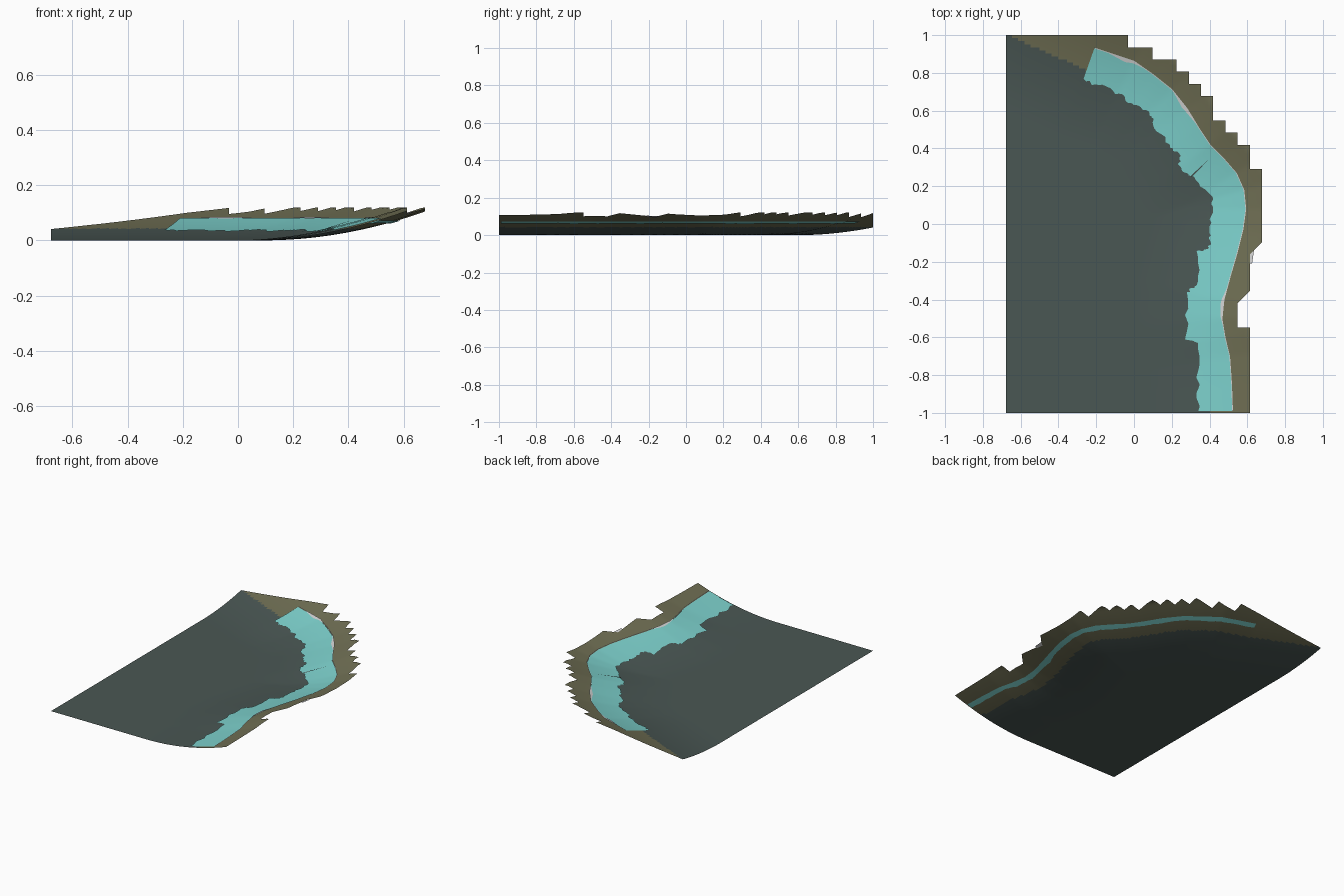
import bpy
import random
from mathutils import Vector

random.seed(4)
cube = bpy.data.objects.get("Cube")
if cube:
    bpy.data.objects.remove(cube)


def material(name, rgb):
    mat = bpy.data.materials.new(name)
    mat.use_nodes = True
    mat.diffuse_color = (*rgb, 1)
    mat.node_tree.nodes["Principled BSDF"].inputs["Base Color"].default_value = (*rgb, 1)
    return mat


seabed = material("dark seabed", (0.068, 0.095, 0.088))
sand = material("olive sand", (0.16, 0.158, 0.088))
water = material("turquoise water", (0.205, 0.64, 0.61))
foam = material("pale foam", (0.65, 0.65, 0.65))

# Outer shoreline of the shallow water, and its matching inner edge
OUTER = [(-.21, .93), (-.12, .9), (0, .86), (.1, .79), (.2, .71), (.28, .61), (.34, .51),
         (.4, .42), (.47, .35), (.54, .27), (.58, .18), (.59, .08), (.575, -.03),
         (.545, -.15), (.51, -.27), (.475, -.4), (.465, -.5), (.48, -.6),
         (.505, -.7), (.515, -.85), (.52, -.99)]
INNER = [(-.27, .76), (-.17, .73), (-.08, .69), (0, .63), (.09, .58), (.1, .53), (.19, .42),
         (.24, .36), (.24, .3), (.31, .25), (.41, .15), (.41, .08), (.41, -.03),
         (.4, -.12), (.34, -.15), (.34, -.33), (.28, -.36), (.28, -.61),
         (.34, -.63), (.34, -.85), (.34, -.99)]
OUTER = [Vector(p) for p in OUTER]
INNER = [Vector(p) for p in INNER]
COAST = [Vector((-.85, 1.23)), Vector((-.52, 1.07))] + OUTER + [Vector((.53, -1.4))]


def shore_distance(p):
    """Signed distance to the coast line, positive on the land side."""
    best, sign = 9.0, 1
    for a, b in zip(COAST, COAST[1:]):
        ab = b - a
        t = min(1, max(0, (p - a).dot(ab) / ab.length_squared))
        dist = (p - a - ab * t).length
        if dist < best:
            best = dist
            sign = 1 if ab.x * (p.y - a.y) - ab.y * (p.x - a.x) > 0 else -1
    return best * sign


def height(p):
    rise = max(0, shore_distance(p) + 0.5)
    return min(0.12, 0.304 * rise * rise)


def make_mesh(name, verts, faces, mats, indices=None):
    mesh = bpy.data.meshes.new(name)
    mesh.from_pydata(verts, [], faces)
    for mat in mats:
        mesh.materials.append(mat)
    for i, poly in enumerate(mesh.polygons):
        poly.use_smooth = True
        if indices:
            poly.material_index = indices[i]
    obj = bpy.data.objects.new(name, mesh)
    bpy.context.collection.objects.link(obj)
    return obj


# Terrain sheet: square cells with a stepped edge on the land side
CELL, SUB = 2 / 31, 4
LEFT = -10.5 * CELL
ROWS = ([20] * 7 + [19] * 3 + [20] * 4 + [21] * 6 + [20] * 2
        + [19, 18, 17, 17, 16, 15, 14, 12, 10])
SLANTED = (9, 13)
verts, faces, indices, lookup = [], [], [], {}


def grid_vertex(i, j):
    if (i, j) not in lookup:
        p = Vector((LEFT + i * CELL / SUB, -1 + j * CELL / SUB))
        lookup[i, j] = len(verts)
        verts.append((p.x, p.y, height(p)))
    return lookup[i, j]


for j in range(len(ROWS) * SUB):
    row, v = divmod(j, SUB)
    full = ROWS[row] * SUB
    extra = v + 1 if row in SLANTED else 0
    for i in range(full + extra):
        corners = [(i, j), (i + 1, j), (i + 1, j + 1), (i, j + 1)]
        if extra and i == full + v:
            corners.pop(1)
        face = [grid_vertex(*c) for c in corners]
        faces.append(face)
        middle = sum(verts[k][2] for k in face) / len(face)
        indices.append(1 if middle > 0.043 else 0)
make_mesh("terrain", verts, faces, [seabed, sand], indices)


def ribbon(name, mat, edge_a, edge_b, lift, cross=8):
    """Strip between two edges that follows the terrain."""
    points, quads = [], []
    for a, b in zip(edge_a, edge_b):
        for k in range(cross + 1):
            p = a.lerp(b, k / cross)
            points.append((p.x, p.y, height(p) + lift))
    step = cross + 1
    for r in range(len(edge_a) - 1):
        for k in range(cross):
            s = r * step + k
            quads.append((s, s + 1, s + step + 1, s + step))
    return make_mesh(name, points, quads, [mat])


def resample(line, parts=6):
    out = []
    for a, b in zip(line, line[1:]):
        out += [a.lerp(b, k / parts) for k in range(parts)]
    return out + [line[-1]]


# Shallow water with a ragged inner edge
shore = resample(OUTER)
ragged = [p + (p - q).normalized() * random.choice((-.008, 0, .01))
          for p, q in zip(resample(INNER), shore)]
ribbon("shallow_water", water, shore, ragged, 0.005)

# Water showing through on the underside along the shoreline
under = [a.lerp(b, 0.2) for a, b in zip(shore, ragged)]
ribbon("shallow_water_underside", water, under, shore, -0.004, 2)

# Foam line, wider in a few patches
PATCHES = [Vector((-.04, .875)), Vector((.27, .62)), Vector((.465, -.44))]
foam_in, foam_out = [], []
for a, b in zip(shore, ragged):
    away = (a - b).normalized()
    near = min((a - c).length for c in PATCHES)
    wide = max(0, 1 - near / 0.1)
    foam_out.append(a + away * 0.004)
    foam_in.append(a - away * 0.018 * wide)
ribbon("foam_line", foam, foam_out, foam_in, 0.008, 1)

# Dark slit across the water
ribbon("water_slit", seabed, [Vector((.41, .355)), Vector((.3, .255))],
       [Vector((.402, .348)), Vector((.305, .247))], 0.008, 1)

# Loose foam scrap at the land edge
ribbon("foam_scrap", foam, [Vector((.635, -.14)), Vector((.625, -.21))],
       [Vector((.608, -.16)), Vector((.608, -.21))], -0.003, 1)
